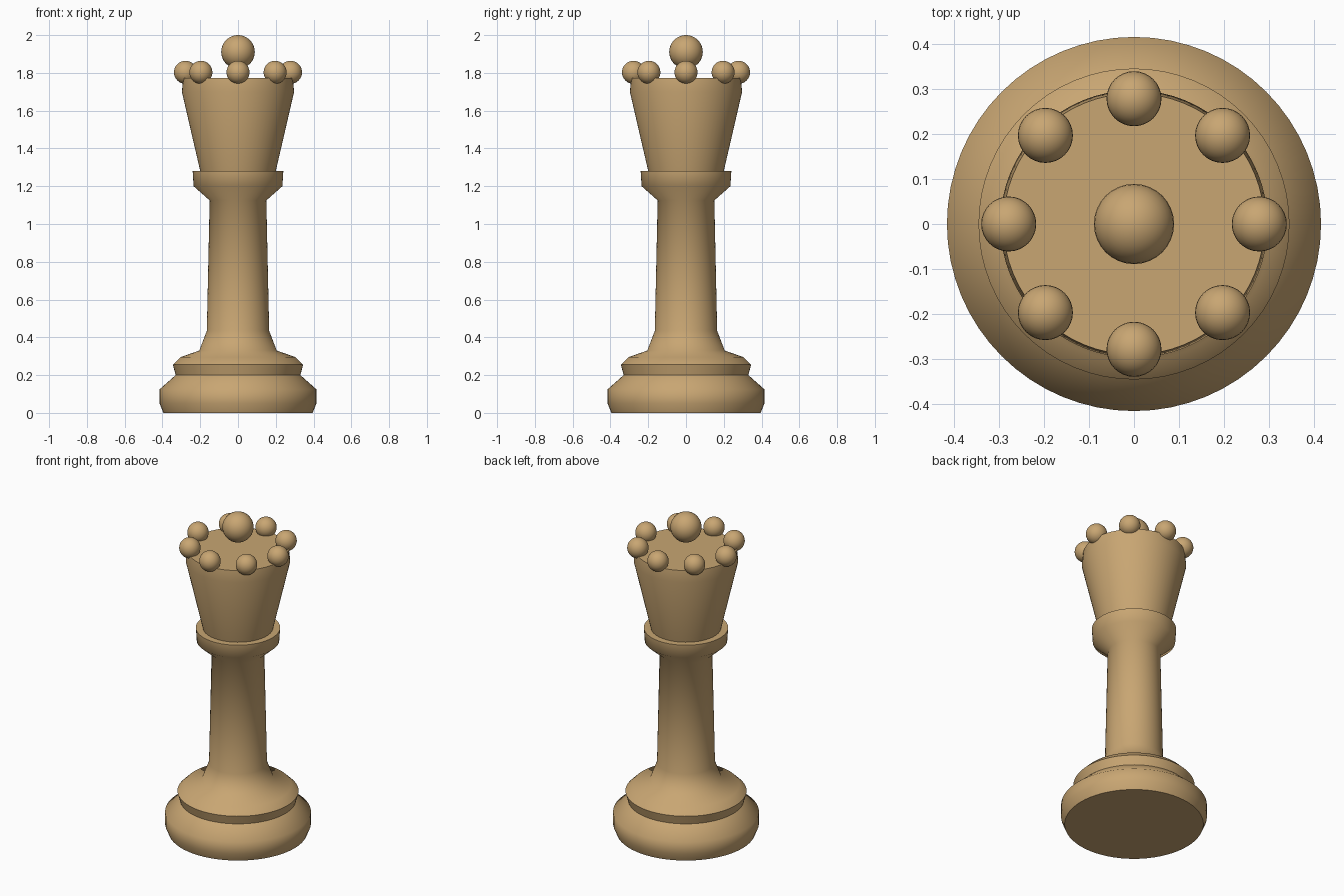
import bpy, bmesh, math
from mathutils import Vector

if "Cube" in bpy.data.objects:
    bpy.data.objects.remove(bpy.data.objects["Cube"])

wood = bpy.data.materials.new("light_wood")
wood.diffuse_color = (0.58, 0.38, 0.17, 1)
wood.use_nodes = True
wood.node_tree.nodes["Principled BSDF"].inputs["Base Color"].default_value = wood.diffuse_color


def finish(obj):
    if not obj.data.materials:
        obj.data.materials.append(wood)
    bpy.ops.object.select_all(action='DESELECT')
    obj.select_set(True)
    bpy.context.view_layer.objects.active = obj
    bpy.ops.object.shade_smooth_by_angle(angle=math.radians(60))


def lathe(name, profile, steps=64):
    """Spin an (r, z) profile around z; points on the axis close the ends."""
    bm = bmesh.new()
    verts = [bm.verts.new((r, 0, z)) for r, z in profile]
    edges = [bm.edges.new(pair) for pair in zip(verts, verts[1:])]
    bmesh.ops.spin(bm, geom=verts + edges, cent=(0, 0, 0), axis=(0, 0, 1),
                   angle=math.tau, steps=steps)
    bmesh.ops.remove_doubles(bm, verts=bm.verts, dist=1e-4)
    bmesh.ops.recalc_face_normals(bm, faces=bm.faces)
    mesh = bpy.data.meshes.new(name)
    bm.to_mesh(mesh)
    bm.free()
    obj = bpy.data.objects.new(name, mesh)
    bpy.context.collection.objects.link(obj)
    finish(obj)


def ball(name, radius, location):
    bpy.ops.mesh.primitive_uv_sphere_add(segments=32, ring_count=16,
                                         radius=radius, location=location)
    obj = bpy.context.object
    obj.name = name
    finish(obj)


# Turned body: stepped base, tapered stem, collar and flared crown cup
lathe("turned_body", [
    (0, 0), (0.395, 0), (0.415, 0.05), (0.415, 0.125),
    (0.33, 0.20), (0.345, 0.255), (0.305, 0.295), (0.205, 0.33),
    (0.165, 0.435), (0.15, 1.125),
    (0.235, 1.20), (0.24, 1.28), (0.20, 1.28),
    (0.297, 1.70), (0.29, 1.772), (0, 1.772),
])

# Ring of eight small balls on the crown rim
for i in range(8):
    a = math.tau * i / 8
    ball(f"rim_ball_{i + 1}", 0.061,
         Vector((0.278 * math.cos(a), 0.278 * math.sin(a), 1.803)))

# Large centre ball
ball("top_ball", 0.089, Vector((0, 0, 1.911)))
